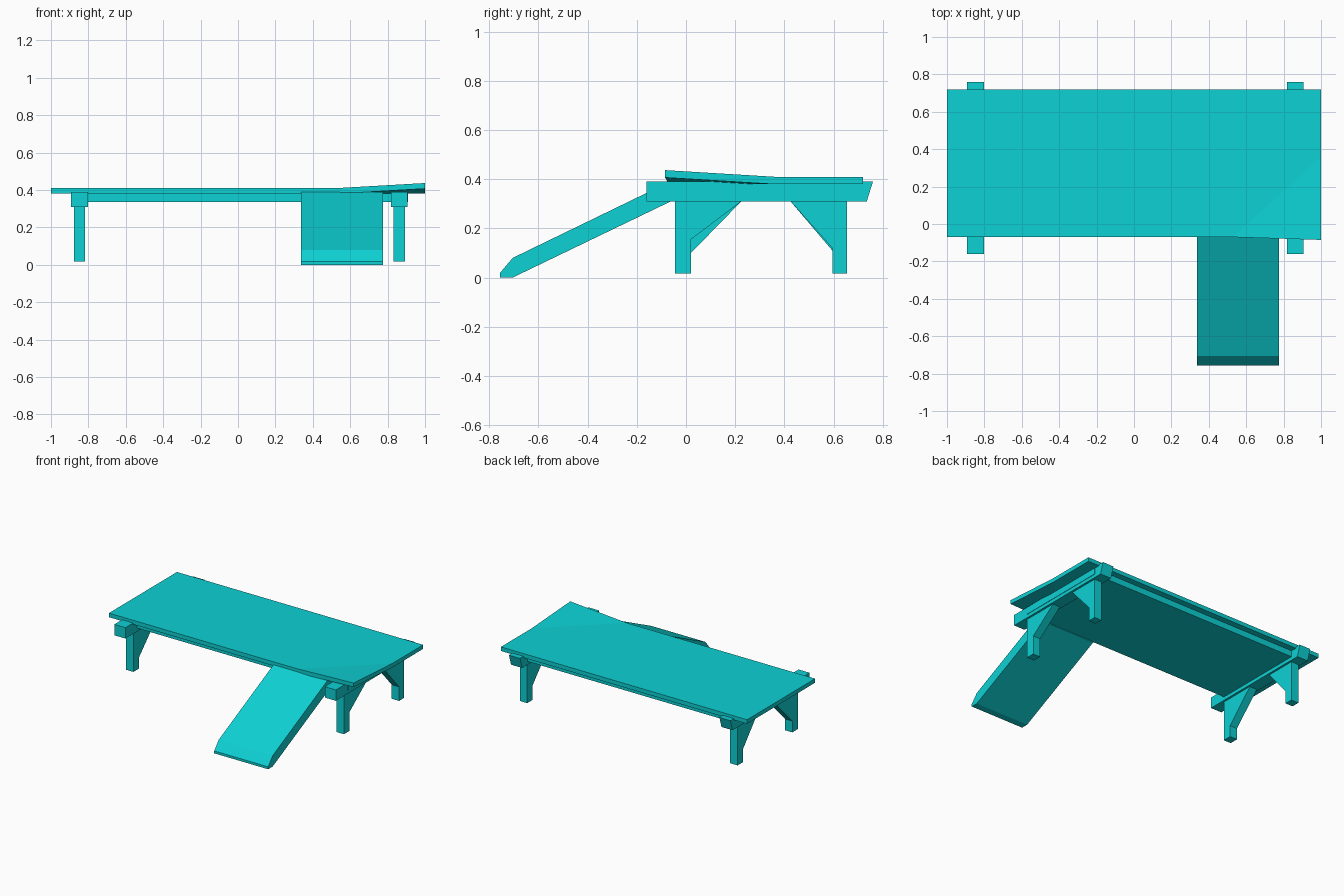
import bpy
import bmesh

cube = bpy.data.objects.get("Cube")
if cube:
    bpy.data.objects.remove(cube, do_unlink=True)

# Single material
teal = bpy.data.materials.new("teal")
teal.use_nodes = True
colour = (0.004, 0.64, 0.66, 1)
teal.diffuse_color = colour
teal.node_tree.nodes["Principled BSDF"].inputs["Base Color"].default_value = colour


def extruded(name, points, faces, offset):
    """Make a solid by extruding connected flat faces along an offset."""
    bm = bmesh.new()
    verts = [bm.verts.new(p) for p in points]
    base = [bm.faces.new([verts[i] for i in f]) for f in faces]
    new = bmesh.ops.extrude_face_region(bm, geom=base, use_keep_orig=True)
    moved = [g for g in new["geom"] if isinstance(g, bmesh.types.BMVert)]
    bmesh.ops.translate(bm, verts=moved, vec=offset)
    bmesh.ops.recalc_face_normals(bm, faces=bm.faces)
    mesh = bpy.data.meshes.new(name)
    bm.to_mesh(mesh)
    bm.free()
    mesh.materials.append(teal)
    obj = bpy.data.objects.new(name, mesh)
    bpy.context.collection.objects.link(obj)
    return obj


def side_profile(name, profile, x0, x1):
    """Extrude a (y, z) outline between two x positions."""
    points = [(x0, y, z) for y, z in profile]
    return extruded(name, points, [range(len(points))], (x1 - x0, 0, 0))


def rect(y0, y1, z0, z1):
    return [(y0, z0), (y1, z0), (y1, z1), (y0, z1)]


# Deck with one warped, lifted corner
outline = [(-1, -0.07, 0.41), (0.53, -0.07, 0.41), (1, 0.36, 0.41),
           (1, 0.72, 0.41), (-1, 0.72, 0.41), (1, -0.085, 0.437)]
extruded("deck", outline, [(0, 1, 2, 3, 4), (1, 5, 2)], (0, 0, -0.03))

# Slab under the deck
side_profile("under_deck", rect(-0.025, 0.675, 0.335, 0.381), -0.88, 0.91)

# Trestles: crossbeam, two legs and two braces each
for side, x, front_low, back_low in (("right", -0.848, 0.10, 0.11),
                                     ("left", 0.862, 0.155, 0.12)):
    side_profile(side + "_crossbeam",
                 [(-0.16, 0.31), (0.735, 0.31), (0.76, 0.39), (-0.16, 0.39)],
                 x - 0.045, x + 0.045)
    x0, x1 = x - 0.03, x + 0.03
    side_profile(side + "_front_leg", rect(-0.045, 0.02, 0.017, 0.32), x0, x1)
    side_profile(side + "_back_leg", rect(0.595, 0.655, 0.017, 0.32), x0, x1)
    side_profile(side + "_front_brace",
                 [(0.02, front_low), (0.225, 0.31), (0.02, 0.31)], x0, x1)
    side_profile(side + "_back_brace",
                 [(0.595, back_low), (0.595, 0.31), (0.425, 0.31)], x0, x1)

# Sloping ramp with a chamfered foot
side_profile("ramp",
             [(-0.757, 0), (-0.705, 0), (-0.02, 0.33), (-0.02, 0.388),
              (-0.07, 0.388), (-0.705, 0.08), (-0.757, 0.018)], 0.337, 0.775)
